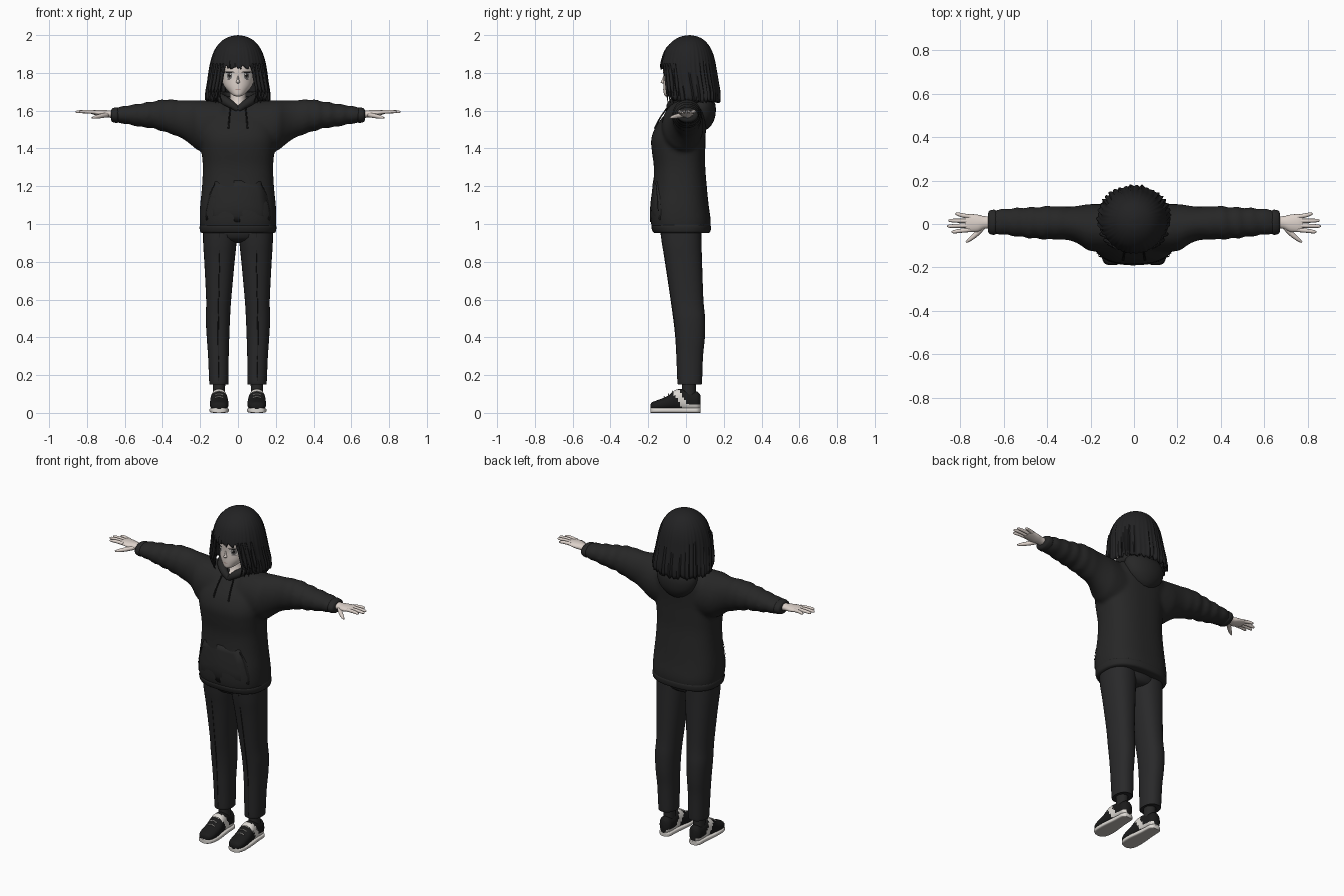
import bpy, bmesh, math, random
from mathutils import Vector
from mathutils.bvhtree import BVHTree

random.seed(4)
if "Cube" in bpy.data.objects:
    bpy.data.objects.remove(bpy.data.objects["Cube"])


def material(name, r, g, b):
    m = bpy.data.materials.new(name)
    m.use_nodes = True
    m.diffuse_color = (r, g, b, 1)
    bsdf = m.node_tree.nodes["Principled BSDF"]
    bsdf.inputs["Base Color"].default_value = (r, g, b, 1)
    bsdf.inputs["Roughness"].default_value = 0.8
    return m


CLOTH = material("charcoal cloth", .02, .02, .02)
TROUSER = material("trouser black", .022, .022, .023)
SEAM = material("seam black", .011, .011, .011)
HAIR = material("hair black", .016, .016, .017)
SKIN = material("pale skin", .72, .64, .59)
WHITE = material("off white", .72, .69, .65)
IRIS = material("iris grey", .16, .15, .15)
LIP = material("lip rose", .5, .34, .31)
SOLE = material("sole grey", .5, .47, .44)


def finish(name, bm, mats, mirror=False, rule=None, angle=50):
    """Turn a bmesh into a smooth shaded object."""
    bmesh.ops.recalc_face_normals(bm, faces=bm.faces)
    me = bpy.data.meshes.new(name)
    bm.to_mesh(me)
    bm.free()
    for m in mats if isinstance(mats, list) else [mats]:
        me.materials.append(m)
    for p in me.polygons:
        p.use_smooth = True
        if rule:
            p.material_index = rule(p.center)
    me.set_sharp_from_angle(angle=math.radians(angle))
    ob = bpy.data.objects.new(name, me)
    bpy.context.collection.objects.link(ob)
    if mirror:
        ob.modifiers.new("mirror", 'MIRROR').use_mirror_merge = False
    return ob


def skin_rings(bm, rings):
    """Bridge rings of points and close both ends."""
    vs = [[bm.verts.new(p) for p in r] for r in rings]
    n = len(vs[0])
    for a, b in zip(vs, vs[1:]):
        for i in range(n):
            bm.faces.new((a[i], a[(i + 1) % n], b[(i + 1) % n], b[i]))
    bm.faces.new(vs[0])
    bm.faces.new(vs[-1])


def spline(rows, sub=4):
    """Smoothly resample rows of numbers."""
    out = []
    for i in range(len(rows) - 1):
        p = [rows[min(max(i + k, 0), len(rows) - 1)] for k in (-1, 0, 1, 2)]
        for s in range(sub):
            t = s / sub
            out.append([b + .5 * t * (c - a + t * (2 * a - 5 * b + 4 * c - d + t * (3 * (b - c) + d - a)))
                        for a, b, c, d in zip(*p)])
    return out + [list(rows[-1])]


def loft(bm, rows, axis='z', n=32, power=2, warp=None):
    """Rows are (position, u min, u max, v min, v max) along an axis."""
    rings = []
    for t, u0, u1, v0, v1 in spline(rows):
        ring = []
        for k in range(n):
            a = 2 * math.pi * k / n
            c, s = (math.copysign(abs(f) ** (2 / power), f) for f in (math.cos(a), math.sin(a)))
            u, v = (u0 + u1) / 2 + c * (u1 - u0) / 2, (v0 + v1) / 2 + s * (v1 - v0) / 2
            p = {'z': (u, v, t), 'x': (t, u, v), 'y': (u, t, v)}[axis]
            ring.append(warp(p) if warp else p)
        rings.append(ring)
    skin_rings(bm, rings)


def tube(bm, pts, n=10):
    """Points are (x, y, z, radius)."""
    pts = spline(pts)
    rings = []
    for i, p in enumerate(pts):
        d = Vector(pts[min(i + 1, len(pts) - 1)][:3]) - Vector(pts[max(i - 1, 0)][:3])
        q = d.to_track_quat('Z', 'Y')
        rings.append([Vector(p[:3]) + q @ Vector((math.cos(a), math.sin(a), 0)) * p[3]
                      for a in (2 * math.pi * k / n for k in range(n))])
    skin_rings(bm, rings)


def part(name, maker, data, mats, mirror=False, rule=None, **kw):
    bm = bmesh.new()
    maker(bm, data, **kw)
    return finish(name, bm, mats, mirror, rule)


def sym(rows):
    """Rows (z, half width, y min, y max) centred on x."""
    return [(z, -w, w, a, b) for z, w, a, b in rows]


def surface(ob):
    return BVHTree.FromPolygons([v.co for v in ob.data.vertices], [p.vertices for p in ob.data.polygons])


def plate(name, outline, tree, lift, mat, mirror=False):
    """Thin patch laid onto the front of a surface."""
    c = Vector((sum(p[0] for p in outline), sum(p[1] for p in outline))) / len(outline)
    bm = bmesh.new()
    rings = []
    for f in (.02, .35, .7, 1):
        ring = []
        for p in outline:
            q = c + (Vector(p) - c) * f
            hit = tree.ray_cast(Vector((q.x, -1, q.y)), Vector((0, 1, 0)))[0]
            ring.append((q.x, (hit.y if hit else -.1) - lift, q.y))
        rings.append(ring)
    skin_rings(bm, rings)
    bm.faces.ensure_lookup_table()
    bm.faces.remove(bm.faces[-1])
    return finish(name, bm, mat, mirror)


def oval(x, z, rx, rz, n=20):
    return [(x + rx * math.cos(2 * math.pi * k / n), z + rz * math.sin(2 * math.pi * k / n)) for k in range(n)]


# Hoodie: torso and sleeves fused into one soft surface
torso = sym([(.96, .193, -.17, .122), (.99, .2, -.182, .13), (1.03, .203, -.188, .13), (1.1, .2, -.186, .12),
             (1.2, .19, -.174, .11), (1.3, .186, -.17, .102), (1.38, .192, -.18, .102), (1.45, .2, -.184, .103),
             (1.52, .2, -.158, .107), (1.58, .19, -.112, .107), (1.63, .15, -.067, .09), (1.655, .09, -.04, .07)])
sleeve = [(.08, -.13, .09, 1.36, 1.65), (.2, -.125, .092, 1.385, 1.655), (.25, -.095, .085, 1.42, 1.655),
          (.3, -.075, .08, 1.455, 1.655), (.38, -.072, .083, 1.485, 1.66), (.45, -.068, .078, 1.505, 1.65),
          (.52, -.06, .075, 1.515, 1.638), (.6, -.05, .07, 1.53, 1.625), (.665, -.045, .062, 1.54, 1.612)]


def wrinkle(p):
    x, y, z = p
    k = max(0, min(1, (abs(x) - .3) * 8))
    f = 1 + k * .06 * math.sin(abs(x) * 95 + 9 * y)
    return (x, .008 + (y - .008) * f, 1.577 + (z - 1.577) * f)


bm = bmesh.new()
loft(bm, torso, power=2.5, n=48)
for s in (1, -1):
    loft(bm, [(r[0] * s, *r[1:]) for r in sleeve], 'x', warp=wrinkle)
hoodie = finish("hoodie", bm, CLOTH)
chest = surface(hoodie)
rm = hoodie.modifiers.new("fuse", 'REMESH')
rm.mode, rm.voxel_size, rm.use_smooth_shade = 'VOXEL', .011, True
sm = hoodie.modifiers.new("soften", 'SMOOTH')
sm.factor, sm.iterations = .5, 5

part("hem_band", loft, sym([(.952, .19, -.166, .12), (.96, .2, -.176, .129), (.985, .203, -.184, .132),
                            (.998, .198, -.178, .126)]), CLOTH, power=2.5, n=48)
part("sleeve_cuff", loft, [(.635, -.044, .062, 1.537, 1.615), (.645, -.05, .066, 1.535, 1.618),
                           (.665, -.046, .062, 1.54, 1.612), (.672, -.035, .05, 1.55, 1.603)],
     CLOTH, True, axis='x', n=24)

# Hood folded on the back, collar roll, drawstrings and pouch
part("hood", loft, sym([(1.5, .03, .06, .11), (1.52, .07, .04, .132), (1.56, .11, .02, .152),
                        (1.61, .128, .01, .158), (1.65, .122, .02, .15), (1.675, .1, .04, .13)]), CLOTH)
part("collar", tube, [(0, -.088, 1.605, .015), (.035, -.08, 1.632, .021), (.075, -.045, 1.655, .026),
                      (.1, .02, 1.665, .032), (.075, .085, 1.665, .036), (0, .108, 1.66, .038)], CLOTH, True, n=16)
part("drawstring", tube, [(.04, -.1, 1.615, .004), (.046, -.138, 1.56, .004), (.05, -.165, 1.505, .005)],
     SEAM, True)
pouch = plate("pouch", [(-.17, 1.02), (0, 1.01), (.17, 1.02), (.172, 1.07), (.155, 1.15), (.12, 1.225),
                        (0, 1.23), (-.12, 1.225), (-.155, 1.15), (-.172, 1.07)], chest, .003, CLOTH)
pouch.modifiers.new("thickness", 'SOLIDIFY').thickness = .008
plate("pouch_opening", [(.165, 1.07), (.169, 1.07), (.153, 1.15), (.125, 1.215), (.121, 1.215), (.149, 1.15)],
      chest, .009, SEAM, True)

# Trousers
part("hips", loft, sym([(.9, .05, -.06, .05), (.93, .17, -.13, .08), (1.05, .18, -.14, .09)]), TROUSER)
part("trouser_leg", loft, [(.155, .053, .15, -.042, .082), (.165, .05, .152, -.045, .085),
                           (.3, .049, .158, -.05, .09), (.4, .046, .165, -.055, .1), (.5, .042, .17, -.065, .101),
                           (.6, .036, .168, -.08, .092), (.8, .018, .178, -.11, .085), (.9, .008, .184, -.128, .082),
                           (1, .004, .185, -.14, .08)], TROUSER, True, power=2.3)
part("front_crease", tube, [(.102, -.043, .17, .003), (.105, -.054, .4, .003), (.102, -.079, .6, .003),
                            (.098, -.109, .8, .003), (.096, -.134, .96, .003)], SEAM, True, n=6)

# Socks and shoes
part("sock", loft, [(.07, .068, .132, -.03, .055), (.12, .068, .132, -.022, .052), (.2, .066, .134, -.02, .055)],
     CLOTH, True, n=20)
shoe = [(-.189, .085, .115, .02, .042), (-.18, .065, .135, .015, .056), (-.15, .052, .147, .012, .068),
        (-.1, .05, .148, .012, .088), (-.055, .055, .145, .012, .122), (-.01, .06, .14, .012, .126),
        (.03, .062, .138, .012, .112), (.06, .065, .135, .012, .112), (.076, .08, .12, .02, .095)]


def shoe_panel(c):
    slant = abs(c.y + .06 - (.125 - c.z) * .6) < .02
    return 1 if slant or (c.y > 0 and c.z < .045) else 0


part("shoe_upper", loft, shoe, [SEAM, WHITE], True, shoe_panel, axis='y', n=40, power=2.3)
part("shoe_sole", loft, [(r[0], r[1] - .002, r[2] + .002, 0, .027) for r in shoe], [SOLE, WHITE], True,
     lambda c: int(c.z > .004), axis='y', n=32, power=4)
bm = bmesh.new()
for i in range(3):
    y, z = -.115 + i * .022, .085 + i * .014
    tube(bm, [(.078, y, z - .004, .003), (.1, y, z + .002, .003), (.122, y, z - .004, .003)], n=6)
finish("laces", bm, WHITE, True)

# Hands
part("palm", loft, [(.655, -.02, .036, 1.56, 1.602), (.69, -.022, .036, 1.564, 1.602),
                    (.72, -.036, .043, 1.568, 1.604), (.76, -.036, .046, 1.578, 1.604),
                    (.778, -.03, .042, 1.584, 1.6)], SKIN, True, axis='x', n=20)
bm = bmesh.new()
for y, tip_x, tip_y in ((-.027, .84, -.036), (-.007, .86, -.01), (.014, .855, .016), (.034, .823, .046)):
    tube(bm, [(.755, y, 1.592, .01), ((.76 + tip_x) / 2, (y + tip_y) / 2, 1.595, .0095),
              (tip_x - .01, tip_y, 1.594, .0075), (tip_x, tip_y, 1.593, .003)])
tube(bm, [(.695, -.012, 1.578, .013), (.725, -.045, 1.572, .012), (.755, -.07, 1.566, .009), (.773, -.084, 1.562, .004)])
finish("fingers", bm, SKIN, True)

# Neck and head
part("neck", loft, sym([(1.57, .07, -.08, .05), (1.62, .055, -.078, .05), (1.65, .042, -.055, .045),
                        (1.75, .042, -.045, .045)]), SKIN)
head = part("head", loft, sym([(1.676, .012, -.108, -.075), (1.684, .03, -.116, -.05), (1.705, .053, -.119, 0),
                               (1.735, .076, -.12, .05), (1.78, .09, -.119, .1), (1.83, .097, -.121, .115),
                               (1.9, .09, -.1, .11), (1.95, .05, -.05, .07)]), SKIN, n=40)
face = surface(head)
part("nose", loft, sym([(1.742, .004, -.119, -.1), (1.75, .01, -.134, -.1), (1.762, .007, -.128, -.1),
                        (1.79, .004, -.118, -.1)]), SKIN, n=12)

# Painted face
plate("eye_white", oval(.046, 1.784, .025, .02), face, .001, WHITE, True)
plate("iris", oval(.045, 1.785, .014, .019), face, .002, IRIS, True)
plate("pupil", oval(.045, 1.786, .007, .011), face, .003, SEAM, True)
plate("eye_glint", oval(.04, 1.793, .004, .004), face, .004, WHITE, True)
plate("upper_lash", oval(.047, 1.804, .028, .004), face, .004, SEAM, True)
plate("lower_lash", oval(.049, 1.765, .014, .0015), face, .003, IRIS, True)
plate("mouth", oval(0, 1.712, .014, .0028), face, .002, LIP)

# Bobbed hair: a shell of ridged strands, cut short over the face
profile = spline([(2, 0, .02, .02), (1.993, .042, -.025, .06), (1.97, .085, -.068, .1), (1.93, .118, -.106, .13),
                  (1.88, .138, -.126, .148), (1.82, .15, -.135, .158), (1.75, .158, -.125, .168),
                  (1.69, .166, -.112, .176), (1.63, .165, -.1, .172)])


def hair_size(z):
    for a, b in zip(profile, profile[1:]):
        if z >= b[0]:
            t = (a[0] - z) / (a[0] - b[0])
            return [p + (q - p) * t for p, q in zip(a, b)][1:]
    return profile[-1][1:]


COLS, ROWS = 120, 28
bm = bmesh.new()
grid = []
for i in range(COLS):
    a = 2 * math.pi * i / COLS
    side = abs(math.sin(a)) * .155 if math.cos(a) > 0 else 1
    blend = max(0, min(1, (side - .074) / .026))
    jag = random.uniform(-.012, .014)
    bottom = (1.828 + jag) * (1 - blend) + (1.65 + jag * .8) * blend
    ridge = random.uniform(.0, .07) * (1 if i % 3 else -.5)
    col = []
    for j in range(ROWS + 1):
        t = (j / ROWS) ** 1.6
        z = 2 - t * (2 - bottom)
        rx, yf, yb = hair_size(z)
        k = 1 + ridge * min(1, (2 - z) * 3)
        cy, ry = (yf + yb) / 2, (yb - yf) / 2
        col.append(bm.verts.new((rx * k * math.sin(a), cy - ry * k * math.cos(a), z)))
    grid.append(col)
for i in range(COLS):
    for j in range(ROWS):
        c, d = grid[i], grid[(i + 1) % COLS]
        bm.faces.new((c[j], c[j + 1], d[j + 1], d[j]))
bmesh.ops.remove_doubles(bm, verts=bm.verts, dist=.0002)
hair = finish("hair", bm, HAIR, angle=60)
thick = hair.modifiers.new("thickness", 'SOLIDIFY')
thick.thickness, thick.offset = .01, -1

# Loose locks beside the face and around the ends
bm = bmesh.new()
for x, y, w in ((.088, -.1, .008), (.105, -.088, .01), (.122, -.072, .01), (.14, -.045, .009)):
    tube(bm, [(x - .01, y - .015, 1.85, .005), (x, y - .006, 1.77, w), (x + .012, y, 1.7, w * .8),
              (x - .004, y + .004, 1.64, .001)], n=8)
finish("side_locks", bm, HAIR, True)
